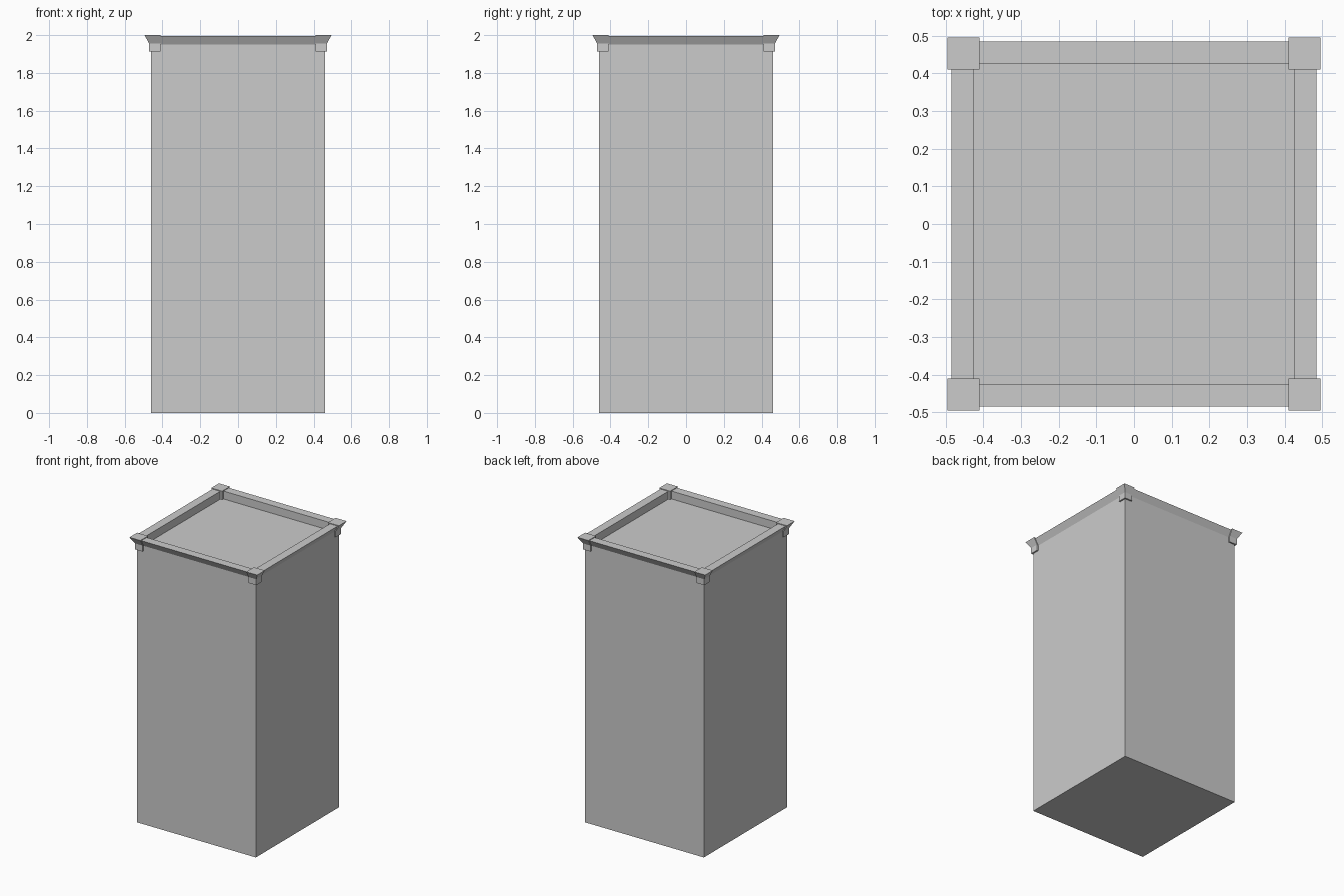
import bpy, bmesh

cube = bpy.data.objects.get("Cube")
if cube:
    bpy.data.objects.remove(cube, do_unlink=True)

HALF = 0.46      # half width of the shaft
ROOF = 1.94      # height of the sunken roof
INNER = 0.425    # inner face of the parapet

grey = bpy.data.materials.new("plain_grey")
grey.use_nodes = True
grey.diffuse_color = (0.6, 0.6, 0.6, 1)
grey.node_tree.nodes["Principled BSDF"].inputs["Base Color"].default_value = grey.diffuse_color


def finish(bm, name):
    bmesh.ops.recalc_face_normals(bm, faces=bm.faces)
    mesh = bpy.data.meshes.new(name)
    bm.to_mesh(mesh)
    bm.free()
    mesh.materials.append(grey)
    obj = bpy.data.objects.new(name, mesh)
    bpy.context.collection.objects.link(obj)
    return obj


def square_ring(bm, lo, hi, z):
    return [bm.verts.new((x, y, z)) for x, y in ((lo, lo), (hi, lo), (hi, hi), (lo, hi))]


def bridge(bm, a, b):
    for i in range(4):
        j = (i + 1) % 4
        bm.faces.new((a[i], a[j], b[j], b[i]))


def square_loft(name, sections, closed=False):
    """Stack square sections (lo, hi, z); cap the ends or close into a frame."""
    bm = bmesh.new()
    rings = [square_ring(bm, *s) for s in sections]
    for a, b in zip(rings, rings[1:]):
        bridge(bm, a, b)
    if closed:
        bridge(bm, rings[-1], rings[0])
    else:
        bm.faces.new(rings[0])
        bm.faces.new(rings[-1])
    return finish(bm, name)


# Shaft with a sunken flat roof inside its rim
square_loft("tower_body", [(-HALF, HALF, 0), (-HALF, HALF, 1.95),
                           (-INNER, INNER, 1.95), (-INNER, INNER, ROOF)])

# Parapet frame with an outward sloping cornice
profile = [(HALF, 1.95), (0.485, 1.995), (INNER, 1.995), (INNER, 1.95)]
square_loft("parapet_cornice", [(-r, r, z) for r, z in profile], closed=True)

# Flared blocks at the four corners
block = [(0.41, 0.47, 1.913), (0.41, 0.47, 1.955), (0.41, 0.495, 2.0)]
for side, sx in (("left", 1), ("right", -1)):
    for end, sy in (("front", -1), ("back", 1)):
        corner = square_loft(f"{end}_{side}_corner_block", block)
        for v in corner.data.vertices:
            v.co.x *= sx
            v.co.y *= sy
        if sx * sy < 0:
            corner.data.flip_normals()
